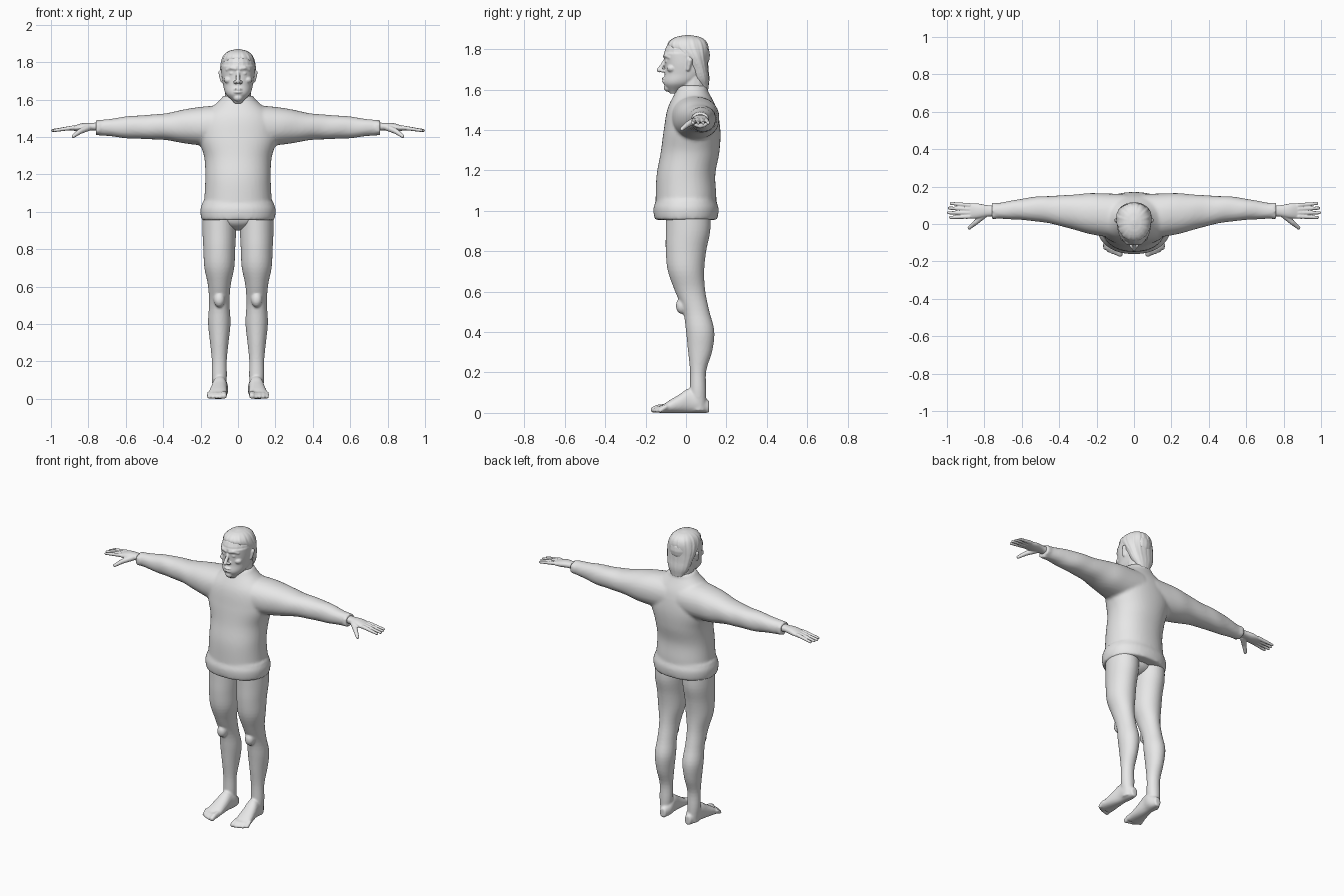
import bpy
import bmesh
from math import sin, cos, pi, sqrt
from mathutils import Vector, Matrix

cube = bpy.data.objects.get("Cube")
if cube:
    bpy.data.objects.remove(cube, do_unlink=True)

grey = bpy.data.materials.new("plain_grey")
grey.use_nodes = True
colour = (0.8, 0.8, 0.8, 1)
grey.diffuse_color = colour
grey.node_tree.nodes["Principled BSDF"].inputs["Base Color"].default_value = colour

SIDES = {"left": 1, "right": -1}

# Maps (along, across_u, across_v) to x, y, z for each loft axis
PLACE = {
    "x": lambda along, u, v: (along, u, v),
    "y": lambda along, u, v: (u, along, v),
    "z": lambda along, u, v: (u, v, along),
}


def profile(keys, t):
    """Smooth curve through evenly spaced keys; a single number is constant."""
    if not isinstance(keys, list):
        return keys
    last = len(keys) - 1
    i = min(int(t * last), last - 1)
    f = t * last - i
    before, start, end, after = (keys[max(0, min(last, i + k))] for k in (-1, 0, 1, 2))
    slope_in, slope_out = (end - before) / 2, (after - start) / 2
    blend = f * f * (3 - 2 * f)
    return (start + (end - start) * blend
            + slope_in * f * (1 - f) ** 2 - slope_out * f * f * (1 - f))


def loft(bm, axis, start, stop, centre, radius, side=1, power=2.2,
         ripple=None, dome=None, segments=48, steps=40):
    """Closed tube whose centre and radius pairs follow profiles along an axis."""
    rings = []
    for step in range(steps + 1):
        t = step / steps
        along = start + (stop - start) * t
        cu, cv, ru, rv = (profile(keys, t) for keys in (*centre, *radius))
        rounding = max(0.1, sqrt(1 - t ** dome)) if dome else 1
        ring = []
        for i in range(segments):
            angle = 2 * pi * i / segments
            c, s = cos(angle), sin(angle)
            k = rounding / (abs(c) ** power + abs(s) ** power) ** (1 / power)
            if ripple:
                k *= 1 + ripple(t, angle)
            x, y, z = PLACE[axis](along, cu + ru * c * k, cv + rv * s * k)
            ring.append(bm.verts.new((x * side, y, z)))
        rings.append(ring)
    for low, high in zip(rings, rings[1:]):
        for i in range(segments):
            bm.faces.new((low[i - 1], low[i], high[i], high[i - 1]))
    bm.faces.new(rings[0])
    bm.faces.new(rings[-1])


def blob(bm, centre, radii, side=1):
    """Ellipsoid."""
    x, y, z = centre
    matrix = Matrix.Translation((x * side, y, z)) @ Matrix.Diagonal((*radii, 1))
    bmesh.ops.create_uvsphere(bm, u_segments=20, v_segments=12, radius=1, matrix=matrix)


def limb(bm, points, thick, thin, side=1):
    """Rounded, tapering chain through the points."""
    path = [Vector((x * side, y, z)) for x, y, z in points]
    count = len(path) - 1
    radius = [thick + (thin - thick) * i / count for i in range(count + 1)]
    for point, r in zip(path, radius):
        blob(bm, point, (r, r, r))
    for i in range(count):
        span = path[i + 1] - path[i]
        matrix = Matrix.Translation((path[i] + path[i + 1]) / 2)
        matrix = matrix @ span.to_track_quat("Z", "Y").to_matrix().to_4x4()
        bmesh.ops.create_cone(bm, cap_ends=True, segments=16, radius1=radius[i],
                              radius2=radius[i + 1], depth=span.length, matrix=matrix)


def finish(name, bm, voxel, smoothing):
    """Fuses the overlapping volumes of a part into one smooth skin."""
    bmesh.ops.recalc_face_normals(bm, faces=bm.faces)
    mesh = bpy.data.meshes.new(name)
    bm.to_mesh(mesh)
    bm.free()
    mesh.materials.append(grey)
    mesh.shade_smooth()
    part = bpy.data.objects.new(name, mesh)
    bpy.context.collection.objects.link(part)
    fuse = part.modifiers.new("fuse", "REMESH")
    fuse.mode = "VOXEL"
    fuse.voxel_size = voxel
    fuse.use_smooth_shade = True
    soften = part.modifiers.new("soften", "SMOOTH")
    soften.factor = 0.5
    soften.iterations = smoothing


def sleeve_folds(t, angle):
    return 0.02 * t * sin(30 * t + 2 * angle)


def hair_strands(t, angle):
    return 0.015 * sin(17 * angle + 3 * t) + 0.01 * sin(29 * angle)


# Sweater body
bm = bmesh.new()
loft(bm, "z", 0.96, 1.62,
     centre=(0, [0, 0, 0, 0.02, 0.03, 0.03, 0.03]),
     radius=([0.19, 0.18, 0.175, 0.18, 0.21, 0.19, 0.08],
             [0.15, 0.15, 0.145, 0.145, 0.14, 0.12, 0.07]))
# Hem band
loft(bm, "z", 0.955, 1.05, centre=(0, 0),
     radius=([0.195, 0.2, 0.2, 0.19], [0.155, 0.16, 0.16, 0.15]))
# Sleeves with cuffs
for side in SIDES.values():
    loft(bm, "x", 0.05, 0.75, centre=([0.04, 0.06, 0.08, 0.07], [1.46, 1.45]),
         radius=([0.12, 0.11, 0.08, 0.06, 0.04], [0.11, 0.1, 0.07, 0.06, 0.04]),
         side=side, ripple=sleeve_folds)
    loft(bm, "x", 0.74, 0.76, centre=(0.07, 1.45), radius=(0.045, 0.04), side=side)
# Collar, lower at the throat
turn = [2 * pi * i / 30 for i in range(31)]
limb(bm, [(0.08 * cos(a), 0.03 + 0.07 * sin(a), 1.59 + 0.02 * sin(a)) for a in turn],
     thick=0.011, thin=0.011)
finish("sweater", bm, voxel=0.01, smoothing=3)

# Hips
bm = bmesh.new()
blob(bm, (0, 0, 0.97), (0.13, 0.1, 0.07))
finish("hips", bm, voxel=0.012, smoothing=2)

for label, side in SIDES.items():
    # Leg from the sole to the waist, with a kneecap
    bm = bmesh.new()
    loft(bm, "z", 0.01, 1, power=2, side=side,
         centre=(0.1, [0.06, 0.06, 0.06, 0.07, 0.07, 0.05, 0.02, 0, 0, 0.01, 0.01]),
         radius=([0.03, 0.04, 0.04, 0.05, 0.06, 0.055, 0.06, 0.08, 0.085, 0.09, 0.09],
                 [0.04, 0.04, 0.04, 0.06, 0.07, 0.065, 0.075, 0.09, 0.1, 0.11, 0.11]))
    blob(bm, (0.1, -0.02, 0.53), (0.03, 0.03, 0.04), side)
    # Foot resting on the ground, so its centre is as high as its radius
    instep = [0.03, 0.05, 0.06, 0.045, 0.03, 0.015]
    loft(bm, "y", 0.115, -0.135, centre=([0.09, 0.11], instep),
         radius=([0.02, 0.04, 0.04, 0.045, 0.05, 0.05], instep), side=side)
    # Toes, the inner one largest
    for i in range(5):
        x = 0.075 + 0.02 * i
        size = 0.011 if i else 0.016
        tip = 0.002 * i * i - 0.16
        limb(bm, [(x, -0.1, 0.03), (x, tip + 0.02, 0.025), (x, tip, size)], size, size, side)
    finish(label + "_leg", bm, voxel=0.0065, smoothing=2)

    # Palm and wrist
    bm = bmesh.new()
    loft(bm, "x", 0.72, 0.9, centre=(0.07, [1.455, 1.455, 1.445]), side=side,
         radius=([0.03, 0.03, 0.04, 0.04], [0.025, 0.02, 0.02, 0.01]))
    # Four spread fingers and a thumb
    for i in range(4):
        reach = 0.995 - 0.01 * abs(i - 1.3)
        knuckle, tip = 0.04 + 0.02 * i, 0.035 + 0.025 * i
        limb(bm, [(0.88, knuckle, 1.45), (reach, tip, 1.435)], 0.012, 0.008, side)
    limb(bm, [(0.8, 0.05, 1.45), (0.845, 0.01, 1.43), (0.88, -0.02, 1.405)], 0.018, 0.01, side)
    finish(label + "_hand", bm, voxel=0.004, smoothing=1)

# Head: cranium, face, chin and neck
bm = bmesh.new()
blob(bm, (0, 0.005, 1.77), (0.092, 0.114, 0.1))
loft(bm, "z", 1.58, 1.78, centre=(0, [-0.06, -0.03, 0, 0, 0]),
     radius=([0.02, 0.065, 0.08, 0.088, 0.09], [0.02, 0.08, 0.105, 0.105, 0.11]))
blob(bm, (0, -0.09, 1.61), (0.025, 0.02, 0.02))
limb(bm, [(0, 0.03, 1.53), (0, 0.04, 1.66)], thick=0.07, thin=0.07)
# Lips and nose
for z in (1.64, 1.655):
    blob(bm, (0, -0.107, z), (0.023, 0.013, 0.007))
limb(bm, [(0, -0.1, 1.75), (0, -0.117, 1.72), (0, -0.133, 1.697)], thick=0.009, thin=0.012)
for side in SIDES.values():
    # Nostril, cheekbone, eye, brow and ear
    blob(bm, (0.014, -0.116, 1.693), (0.01, 0.012, 0.009), side)
    blob(bm, (0.05, -0.07, 1.705), (0.025, 0.025, 0.02), side)
    blob(bm, (0.032, -0.09, 1.74), (0.016, 0.014, 0.009), side)
    limb(bm, [(0.013, -0.104, 1.765), (0.036, -0.1, 1.77), (0.058, -0.08, 1.76)], 0.01, 0.009, side)
    limb(bm, [(0.086, 0.01, 1.7), (0.092, 0.02, 1.745)], thick=0.009, thin=0.013, side=side)
finish("head", bm, voxel=0.0045, smoothing=1)

# Combed-back hair down to the nape
bm = bmesh.new()
loft(bm, "z", 1.6, 1.87, centre=(0, [0.09, 0.075, 0.06, 0.035, 0.01, 0.01]),
     radius=([0.04, 0.07, 0.085, 0.095, 0.095, 0.095], [0.02, 0.04, 0.05, 0.075, 0.11, 0.12]),
     ripple=hair_strands, dome=8, segments=128)
finish("hair", bm, voxel=0.005, smoothing=1)
